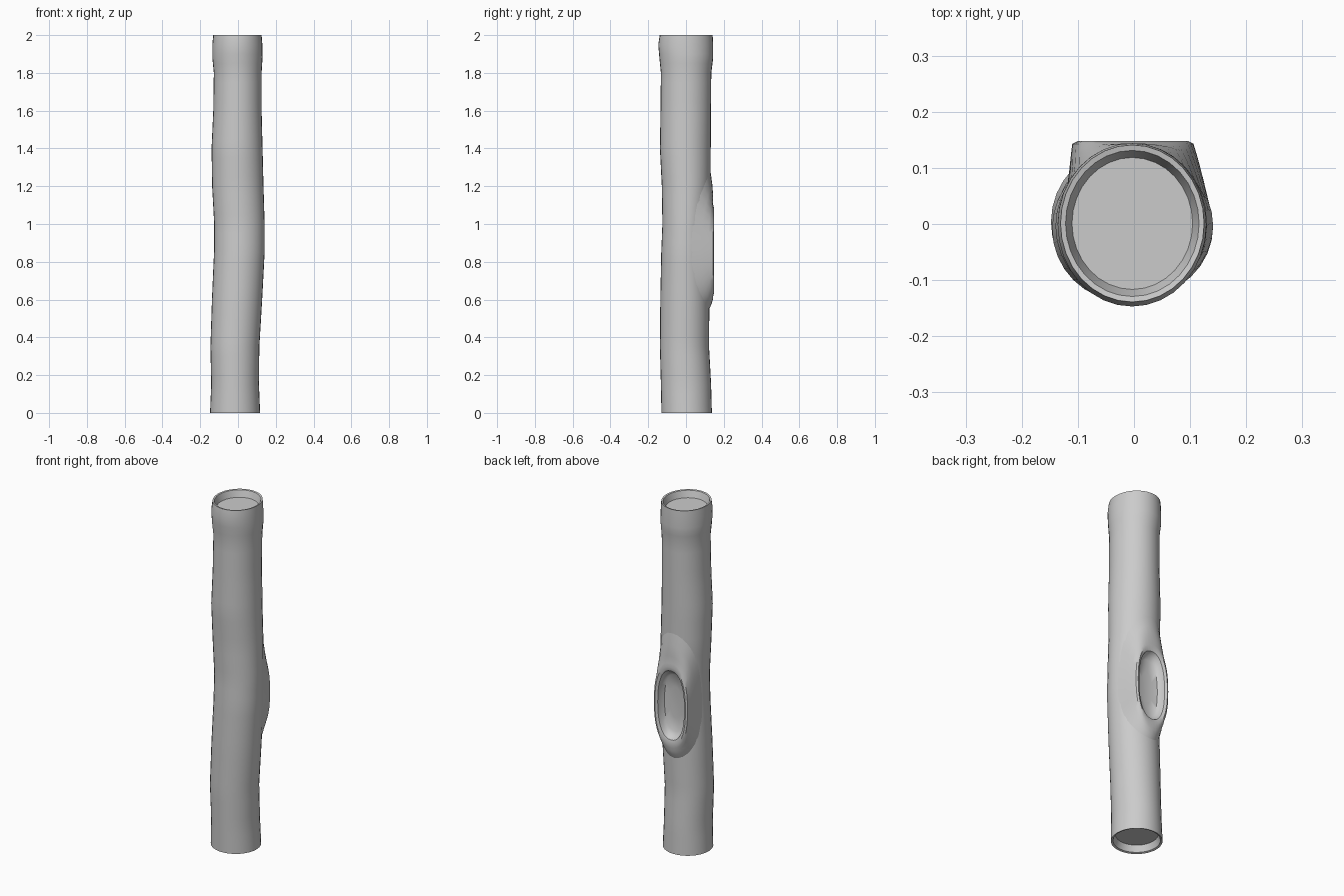
import bpy, bmesh
from math import sin, cos, pi, radians, copysign

if "Cube" in bpy.data.objects:
    bpy.data.objects.remove(bpy.data.objects["Cube"])

# silhouette of the trunk: z, left x, right x, front y, back y
PROFILE = [
    (0.00, -.148, .117, -.130, .137), (0.15, -.142, .111, -.133, .133),
    (0.35, -.146, .113, -.138, .122), (0.60, -.138, .128, -.136, .124),
    (0.85, -.127, .141, -.131, .122), (1.00, -.126, .141, -.125, .120),
    (1.20, -.137, .135, -.128, .130), (1.40, -.140, .130, -.138, .131),
    (1.60, -.131, .125, -.135, .132), (1.80, -.128, .125, -.133, .134),
    (1.88, -.136, .130, -.141, .144), (1.95, -.136, .129, -.147, .144),
    (2.00, -.131, .125, -.139, .141),
]
SIDES = 32


def section(z):
    for a, b in zip(PROFILE, PROFILE[1:]):
        if z <= b[0] + 1e-6:
            t = (z - a[0]) / (b[0] - a[0])
            return [p + (q - p) * t for p, q in zip(a, b)][1:]
    return PROFILE[-1][1:]


def surface(ang, z, scale=1.0):
    """Point on the trunk; ang = 0 faces the back (+y), positive toward +x."""
    x0, x1, y0, y1 = section(z)
    return ((x0 + x1) / 2 + (x1 - x0) / 2 * sin(ang) * scale,
            (y0 + y1) / 2 + (y1 - y0) / 2 * cos(ang) * scale, z)


def loft(name, rings, cap_start=False, cap_end=False, skip=None):
    bm = bmesh.new()
    rows = [[bm.verts.new(p) for p in r] for r in rings]
    n = len(rows[0])
    for a, b in zip(rows, rows[1:]):
        for i in range(n):
            j = (i + 1) % n
            f = bm.faces.new((a[i], a[j], b[j], b[i]))
            if skip and skip(f.calc_center_median()):
                bm.faces.remove(f)
    if cap_start:
        bm.faces.new(rows[0])
    if cap_end:
        bm.faces.new(rows[-1])
    bmesh.ops.delete(bm, geom=[v for v in bm.verts if not v.link_faces], context='VERTS')
    bmesh.ops.recalc_face_normals(bm, faces=bm.faces)
    me = bpy.data.meshes.new(name)
    bm.to_mesh(me)
    bm.free()
    ob = bpy.data.objects.new(name, me)
    bpy.context.collection.objects.link(ob)
    bpy.ops.object.select_all(action='DESELECT')
    ob.select_set(True)
    bpy.context.view_layer.objects.active = ob
    bpy.ops.object.shade_smooth_by_angle(angle=radians(40))
    return ob


def trunk_ring(z, scale=1.0, at=None):
    pts = [surface(2 * pi * i / SIDES, z, scale) for i in range(SIDES)]
    return [(x, y, z if at is None else at) for x, y, z in pts]


# trunk with recessed ends and an opening left for the knot hole
heights = sorted({p[0] for p in PROFILE} | {round(.05 * i, 2) for i in range(41)})
rings = [trunk_ring(0, .83, .04), trunk_ring(0, .92, 0.004)]
rings += [trunk_ring(z) for z in heights]
rings += [trunk_ring(2, .93, 1.998), trunk_ring(2, .84, 1.96)]
CZ = .86


def in_hole(c):
    return c.y > .04 and (c.x / .105) ** 2 + ((c.z - CZ) / .25) ** 2 < 1


loft("log_trunk", rings, True, True, in_hole)

# knot hole: collar rising from the bark to a flat lip, then a shallow hollow
N = 40


def oval(rx, rz, y, cx=-.002, power=.85):
    out = []
    for i in range(N):
        t = 2 * pi * i / N
        c, s = cos(t), sin(t)
        out.append((cx + rx * copysign(abs(c) ** power, c), y,
                    CZ + rz * copysign(abs(s) ** power, s)))
    return out


def bark_ring(ang, up, down):
    out = []
    for i in range(N):
        t = 2 * pi * i / N
        out.append(surface(radians(ang) * cos(t),
                           CZ + (up if sin(t) > 0 else down) * sin(t), .995))
    return out


def blend(a, b, t, push):
    return [(p[0] + (q[0] - p[0]) * t, p[1] + (q[1] - p[1]) * t + push,
             p[2] + (q[2] - p[2]) * t) for p, q in zip(a, b)]


foot = bark_ring(76, .42, .31)
lip = oval(.108, .245, .143)
loft("knot_hole", [
    foot, blend(foot, lip, .4, .004), blend(foot, lip, .75, .004), lip,
    oval(.098, .225, .148), oval(.085, .2, .141), oval(.08, .19, .12),
    oval(.068, .165, .103), oval(.035, .09, .096)], cap_end=True)
